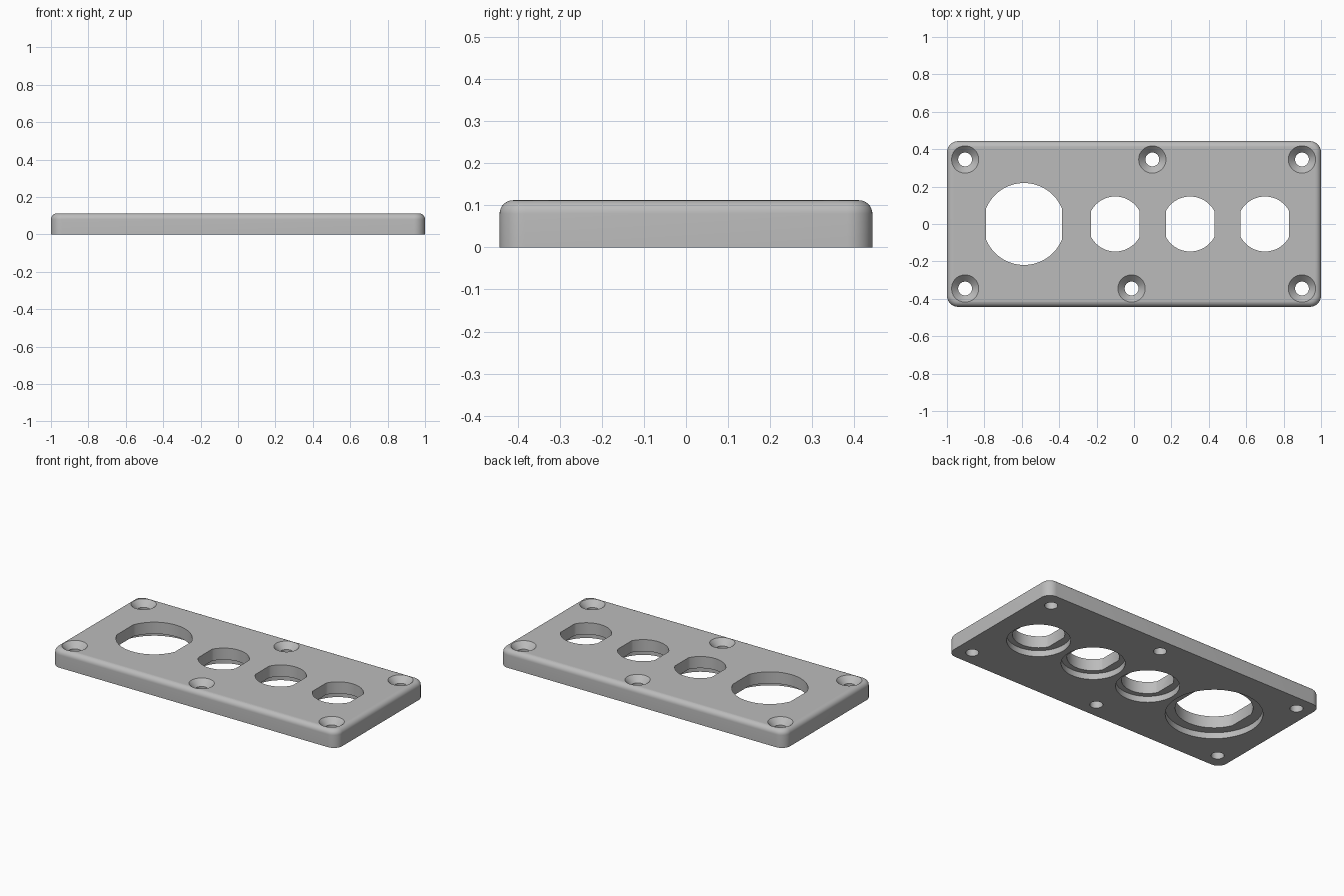
import bpy, bmesh, math

HALF_X, HALF_Y, HEIGHT = 1.0, 0.443, 0.112
RECESS = 0.038

old = bpy.data.objects.get("Cube")
if old:
    bpy.data.objects.remove(old, do_unlink=True)

grey = bpy.data.materials.new("plain grey")
grey.use_nodes = True
colour = (0.5, 0.5, 0.5, 1)
grey.diffuse_color = colour
grey.node_tree.nodes["Principled BSDF"].inputs["Base Color"].default_value = colour


def make_object(name, bm):
    bmesh.ops.recalc_face_normals(bm, faces=bm.faces)
    mesh = bpy.data.meshes.new(name)
    bm.to_mesh(mesh)
    bm.free()
    mesh.materials.append(grey)
    obj = bpy.data.objects.new(name, mesh)
    bpy.context.collection.objects.link(obj)
    return obj


def prism(name, outline, z0, z1):
    bm = bmesh.new()
    base = bm.faces.new([bm.verts.new((x, y, z0)) for x, y in outline])
    top = bmesh.ops.extrude_face_region(bm, geom=[base])["geom"]
    bmesh.ops.translate(bm, vec=(0, 0, z1 - z0),
                        verts=[v for v in top if isinstance(v, bmesh.types.BMVert)])
    return make_object(name, bm)


def lathe(name, x, y, profile, sides=48):
    """Closed solid turned from (radius, height) pairs."""
    bm = bmesh.new()
    rings = []
    for r, z in profile:
        rings.append([bm.verts.new((x + r * math.cos(2 * math.pi * i / sides),
                                    y + r * math.sin(2 * math.pi * i / sides), z))
                      for i in range(sides)])
    for low, high in zip(rings, rings[1:]):
        for i in range(sides):
            j = (i + 1) % sides
            bm.faces.new((low[i], low[j], high[j], high[i]))
    bm.faces.new(rings[0])
    bm.faces.new(rings[-1])
    return make_object(name, bm)


def flat_sided_circle(x, radius, half_flat, steps=32):
    """Circle outline with its left and right sides cut straight."""
    start = math.acos(half_flat / radius)
    points = []
    for turn in (0, math.pi):
        for i in range(steps + 1):
            a = turn + start + (math.pi - 2 * start) * i / steps
            points.append((x + radius * math.cos(a), radius * math.sin(a)))
    return points


# Plate: rounded rectangle with a rounded top rim
bm = bmesh.new()
bmesh.ops.create_cube(bm, size=1)
for v in bm.verts:
    v.co = (v.co.x * 2 * HALF_X, v.co.y * 2 * HALF_Y, (v.co.z + 0.5) * HEIGHT)
upright = [e for e in bm.edges if abs(e.verts[0].co.z - e.verts[1].co.z) > 0.01]
bmesh.ops.bevel(bm, geom=upright, offset=0.06, segments=10, profile=0.5, affect='EDGES')
rim = [e for e in bm.edges if all(v.co.z > HEIGHT - 0.001 for v in e.verts)]
bmesh.ops.bevel(bm, geom=rim, offset=0.032, segments=8, profile=0.5, affect='EDGES')
plate = make_object("connector_panel", bm)

# Connector openings with round recesses underneath
cutters = []
openings = [(-0.588, 0.219, 0.203, 0.275)]
openings += [(x, 0.147, 0.13, 0.18) for x in (-0.1, 0.3, 0.7)]
for x, radius, half_flat, recess in openings:
    cutters.append(prism("opening_cutter", flat_sided_circle(x, radius, half_flat), -0.1, 0.2))
    cutters.append(lathe("recess_cutter", x, 0, [(recess, -0.1), (recess, RECESS)], 80))

# Countersunk screw holes
screws = [(x, 0.345) for x in (-0.903, 0.098, 0.898)]
screws += [(x, -0.345) for x in (-0.903, -0.013, 0.898)]
for x, y in screws:
    cutters.append(lathe("screw_cutter", x, y, [(0.037, -0.1), (0.037, HEIGHT - 0.037),
                                                (0.073, HEIGHT), (0.073, 0.2)]))

# Cut every opening, then drop the cutters
bpy.context.view_layer.objects.active = plate
for cutter in cutters:
    cutter.hide_render = True
    mod = plate.modifiers.new("cut", 'BOOLEAN')
    mod.operation = 'DIFFERENCE'
    mod.solver = 'EXACT'
    mod.object = cutter
    bpy.ops.object.modifier_apply(modifier=mod.name)
    bpy.data.objects.remove(cutter, do_unlink=True)

bpy.ops.object.select_all(action='DESELECT')
plate.select_set(True)
bpy.ops.object.shade_smooth_by_angle(angle=math.radians(30))
